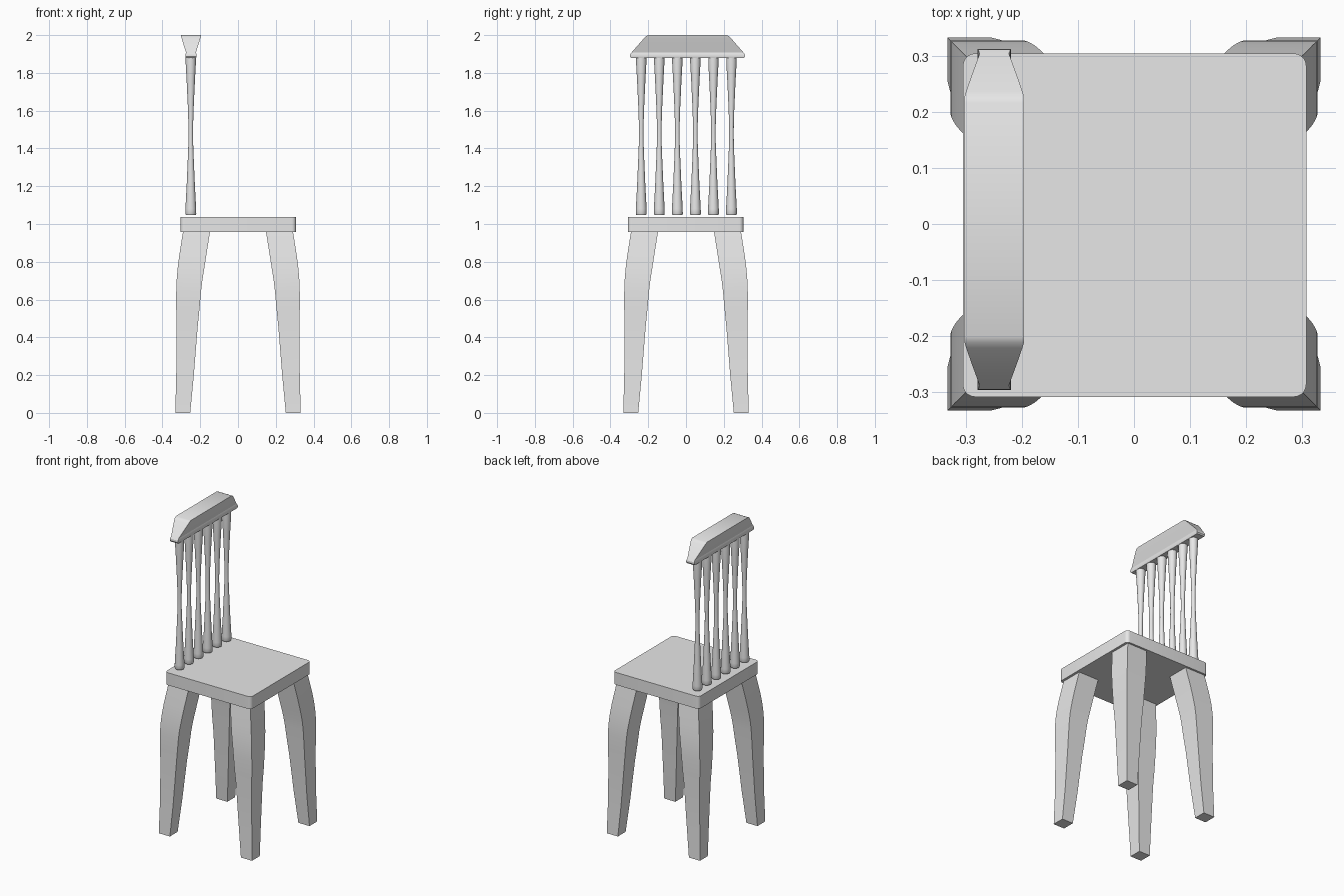
import bpy, bmesh, math

cube = bpy.data.objects.get("Cube")
if cube:
    bpy.data.objects.remove(cube, do_unlink=True)

grey = bpy.data.materials.new("plain_grey")
grey.use_nodes = True
grey.diffuse_color = (0.8, 0.8, 0.8, 1)
grey.node_tree.nodes["Principled BSDF"].inputs["Base Color"].default_value = (0.8, 0.8, 0.8, 1)

SQUARE = [(-1, -1), (1, -1), (1, 1), (-1, 1)]
ROUND = [(math.cos(math.tau * i / 24), math.sin(math.tau * i / 24)) for i in range(24)]


def finish(name, bm):
    bmesh.ops.recalc_face_normals(bm, faces=bm.faces)
    mesh = bpy.data.meshes.new(name)
    bm.to_mesh(mesh)
    bm.free()
    mesh.materials.append(grey)
    ob = bpy.data.objects.new(name, mesh)
    bpy.context.collection.objects.link(ob)
    bpy.ops.object.select_all(action="DESELECT")
    ob.select_set(True)
    bpy.context.view_layer.objects.active = ob
    bpy.ops.object.shade_smooth_by_angle(angle=math.radians(30))
    return ob


def loft(name, section, rings):
    """Skin a section through rings of (centre x, centre y, half x, half y, z)."""
    bm = bmesh.new()
    loops = [[bm.verts.new((cx + hx * x, cy + hy * y, z)) for x, y in section]
             for cx, cy, hx, hy, z in rings]
    n = len(section)
    for a, b in zip(loops, loops[1:]):
        for i in range(n):
            j = (i + 1) % n
            bm.faces.new((a[i], a[j], b[j], b[i]))
    bm.faces.new(loops[0])
    bm.faces.new(loops[-1])
    return finish(name, bm)


# Seat: slab with rounded upright corners
bm = bmesh.new()
bmesh.ops.create_cube(bm, size=1)
bmesh.ops.scale(bm, vec=(0.612, 0.612, 0.08), verts=bm.verts)
bmesh.ops.translate(bm, vec=(0.001, -0.002, 0.997), verts=bm.verts)
upright = [e for e in bm.edges if abs(e.verts[0].co.z - e.verts[1].co.z) > 0.01]
bmesh.ops.bevel(bm, geom=upright, offset=0.022, segments=5, profile=0.5, affect="EDGES")
finish("seat", bm)

# Legs: square section, bowed outwards, tapering to the foot (z, inner, outer)
LEG = [(0, 0.253, 0.332), (0.2, 0.234, 0.327), (0.45, 0.214, 0.325),
       (0.55, 0.204, 0.327), (0.64, 0.196, 0.327), (0.7, 0.189, 0.325),
       (0.77, 0.178, 0.319), (0.84, 0.167, 0.310), (0.96, 0.148, 0.291)]
for side, sx in (("left", 1), ("right", -1)):
    for end, sy in (("front", -1), ("back", 1)):
        rings = []
        for z, inner, outer in LEG:
            c, h = (inner + outer) / 2, (outer - inner) / 2
            rings.append((sx * c, sy * c, h, h, z))
        loft(f"{end}_{side}_leg", SQUARE, rings)

# Spindles: turned rods with a narrow waist (z, radius)
ROD = [(1.048, 0.026), (1.054, 0.029), (1.08, 0.0285), (1.2, 0.022), (1.35, 0.0155),
       (1.43, 0.0125), (1.48, 0.012), (1.53, 0.0125), (1.62, 0.0155),
       (1.76, 0.022), (1.85, 0.027), (1.885, 0.027)]
for i in range(6):
    y = -0.237 + i * 0.0955
    loft(f"spindle_{i + 1}", ROUND, [(-0.25, y, r, r, z) for z, r in ROD])

# Top rail: small lip below, flaring wider and shorter to the top (z, half x, half y)
RAIL = [(1.878, 0.027, 0.299), (1.886, 0.030, 0.304), (1.898, 0.029, 0.303),
        (1.908, 0.026, 0.296), (1.955, 0.041, 0.255), (1.985, 0.050, 0.229),
        (1.995, 0.053, 0.219), (2.0, 0.053, 0.208)]
loft("top_rail", SQUARE, [(-0.249, 0.008, hx, hy, z) for z, hx, hy in RAIL])
